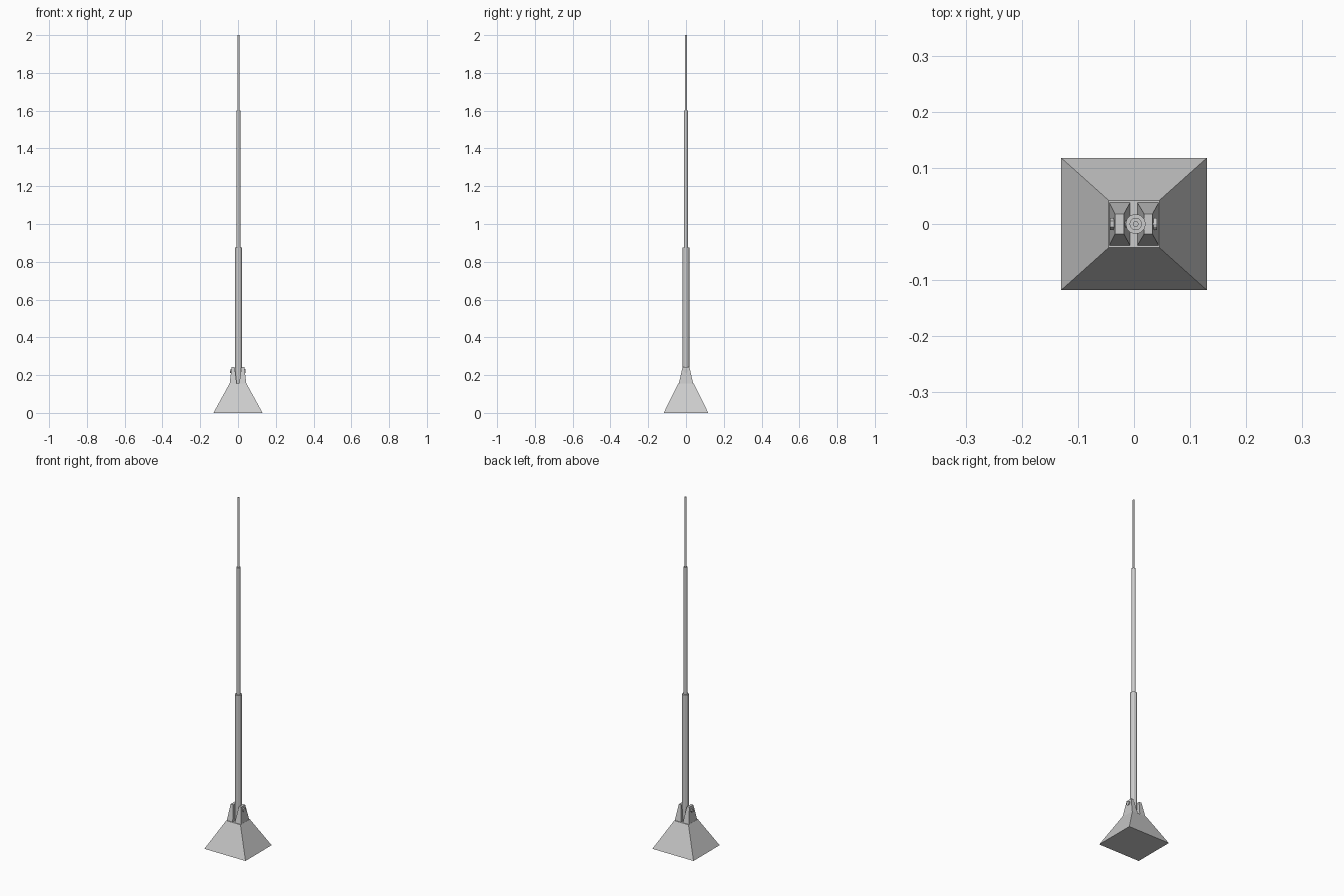
import bpy, bmesh
from math import radians
from mathutils import Matrix

if "Cube" in bpy.data.objects:
    bpy.data.objects.remove(bpy.data.objects["Cube"])


def finish(name, bm):
    bmesh.ops.recalc_face_normals(bm, faces=bm.faces)
    me = bpy.data.meshes.new(name)
    bm.to_mesh(me)
    bm.free()
    ob = bpy.data.objects.new(name, me)
    bpy.context.collection.objects.link(ob)
    return ob


def frustum(name, low, high, z0, z1):
    """Tapered block; low and high are (x0, x1, y half width)."""
    bm = bmesh.new()
    rings = []
    for (x0, x1, y), z in ((low, z0), (high, z1)):
        rings.append([bm.verts.new(p) for p in
                      ((x0, -y, z), (x1, -y, z), (x1, y, z), (x0, y, z))])
    a, b = rings
    bm.faces.new(a[::-1])
    bm.faces.new(b)
    for i in range(4):
        j = (i + 1) % 4
        bm.faces.new((a[i], a[j], b[j], b[i]))
    return finish(name, bm)


def rod(name, r, length, centre, sides, along_x=False):
    bm = bmesh.new()
    m = Matrix.Translation(centre)
    if along_x:
        m = m @ Matrix.Rotation(radians(90), 4, 'Y')
    bmesh.ops.create_cone(bm, cap_ends=True, segments=sides, radius1=r,
                          radius2=r, depth=length, matrix=m)
    return finish(name, bm)


# Pyramid foot
frustum("base", (-0.13, 0.13, 0.118), (-0.045, 0.045, 0.042), 0, 0.155)

# Two tapered clamp cheeks on either side of the pole
pole_x = 0.003
frustum("left_bracket", (-0.044, -0.007, 0.038), (-0.034, -0.018, 0.018), 0.155, 0.243)
frustum("right_bracket", (0.006, 0.044, 0.038), (0.018, 0.033, 0.018), 0.155, 0.243)

# Cross bolt with hex nut and round head
rod("bolt", 0.006, 0.082, (-0.002, 0, 0.22), 10, True)
rod("bolt_nut", 0.011, 0.008, (-0.039, 0, 0.22), 6, True)
rod("bolt_head", 0.011, 0.008, (0.037, 0, 0.222), 12, True)

# Telescopic pole sections
for name, r, z0, z1 in (("lower_pole", 0.018, 0.15, 0.875),
                        ("middle_pole", 0.011, 0.86, 1.6),
                        ("upper_pole", 0.005, 1.585, 2.0)):
    rod(name, r, z1 - z0, (pole_x, 0, (z0 + z1) / 2), 12)
